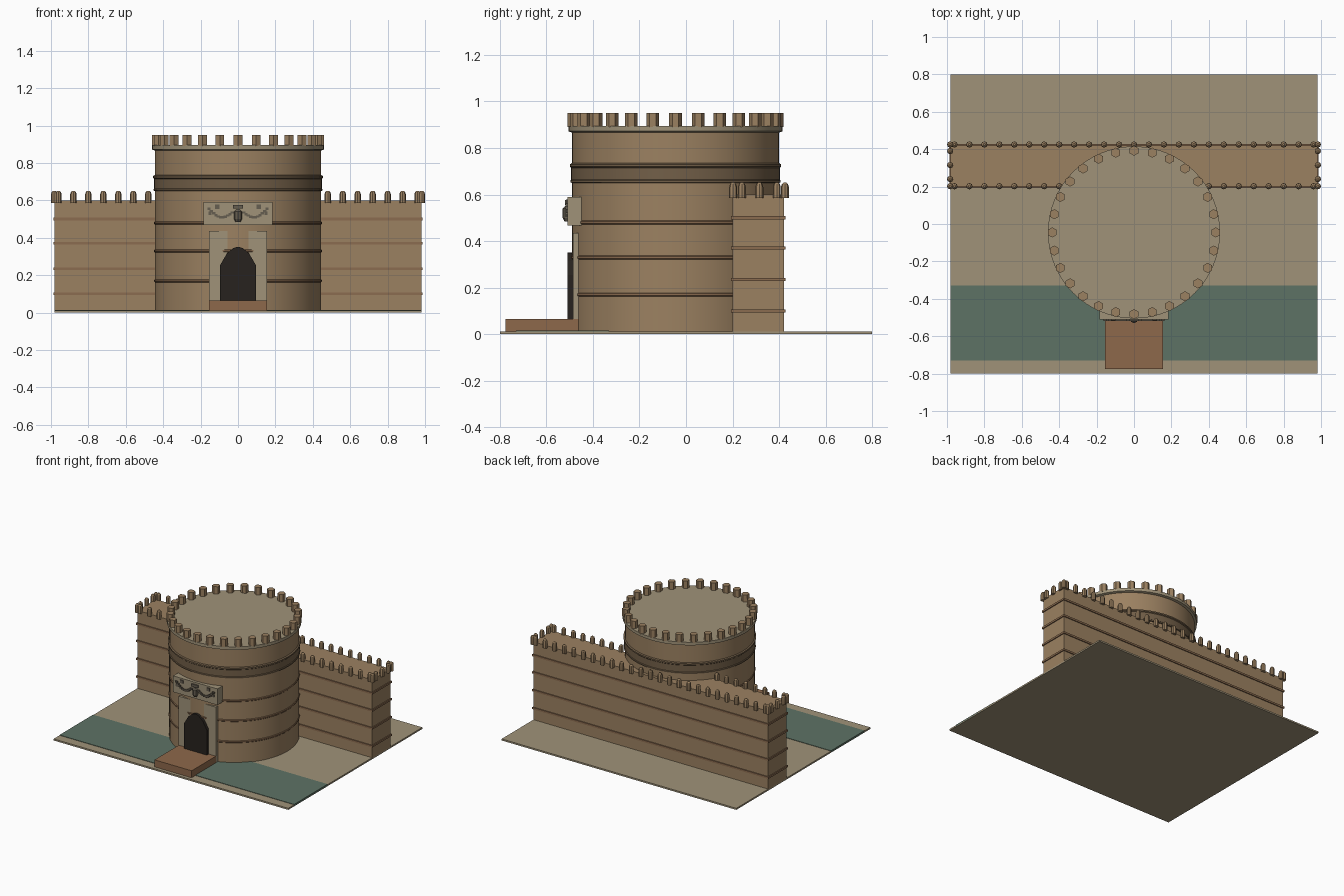
import bpy, bmesh
from math import pi, sin, cos, radians

if "Cube" in bpy.data.objects:
    bpy.data.objects.remove(bpy.data.objects["Cube"])


def material(name, rgb):
    m = bpy.data.materials.new(name)
    m.diffuse_color = (*rgb, 1)
    m.use_nodes = True
    m.node_tree.nodes["Principled BSDF"].inputs["Base Color"].default_value = m.diffuse_color
    return m


STONE = material("sandstone", (0.33, 0.22, 0.12))
SHADE = material("dark_stone", (0.17, 0.115, 0.065))
BAND = material("course_brown", (0.26, 0.15, 0.08))
PALE = material("pale_stone", (0.35, 0.29, 0.19))
WATER = material("moat_green", (0.11, 0.17, 0.13))
WOOD = material("bridge_wood", (0.27, 0.14, 0.07))
DARK = material("door_dark", (0.02, 0.016, 0.013))
CARVED = material("carving", (0.13, 0.11, 0.08))


def finish(name, bm, mat, smooth=False):
    bmesh.ops.recalc_face_normals(bm, faces=bm.faces)
    me = bpy.data.meshes.new(name)
    bm.to_mesh(me)
    bm.free()
    ob = bpy.data.objects.new(name, me)
    bpy.context.collection.objects.link(ob)
    me.materials.append(mat)
    if smooth:
        bpy.ops.object.select_all(action='DESELECT')
        ob.select_set(True)
        bpy.context.view_layer.objects.active = ob
        bpy.ops.object.shade_smooth_by_angle(angle=radians(30))
    return ob


def add_box(bm, x, y, z):
    v = bmesh.ops.create_cube(bm, size=1)["verts"]
    for p in v:
        p.co = [a[0] + (c + 0.5) * (a[1] - a[0]) for a, c in zip((x, y, z), p.co)]


def box(name, x, y, z, mat):
    bm = bmesh.new()
    add_box(bm, x, y, z)
    return finish(name, bm, mat)


def add_lathe(bm, profile, n, cx, cy, phase=0.0):
    # closed turned solid from (radius, height) points
    rings = [[bm.verts.new((cx + r * cos(phase + 2 * pi * i / n),
                            cy + r * sin(phase + 2 * pi * i / n), z))
              for i in range(n)] for r, z in profile]
    for a, b in zip(rings, rings[1:]):
        for i in range(n):
            j = (i + 1) % n
            bm.faces.new((a[i], a[j], b[j], b[i]))
    bm.faces.new(rings[0][::-1])
    bm.faces.new(rings[-1])


def lathe(name, profile, n, mat):
    bm = bmesh.new()
    add_lathe(bm, profile, n, 0, CY)
    return finish(name, bm, mat, True)


CY = -0.045   # tower centre
R = 0.445     # tower radius

# Ground, moat and bridge
box("ground", (-0.98, 0.98), (-0.80, 0.80), (0, 0.012), PALE)
box("moat", (-0.98, 0.98), (-0.73, -0.33), (0.002, 0.015), WATER)
box("bridge", (-0.155, 0.155), (-0.775, -0.46), (0.004, 0.065), WOOD)

# Curtain wall with raised courses
box("wall", (-0.98, 0.98), (0.20, 0.42), (0.01, 0.60), STONE)
bm = bmesh.new()
for z in (0.10, 0.235, 0.37, 0.50):
    add_box(bm, (-0.987, 0.987), (0.193, 0.427), (z - 0.007, z + 0.007))
finish("wall_courses", bm, BAND)

# Rounded wall merlons around the perimeter
bm = bmesh.new()
pin = [(0.017, 0.585), (0.017, 0.633), (0.013, 0.645), (0.006, 0.651)]
spots = [(-0.96 + 0.08 * i, y) for i in range(25) for y in (0.202, 0.425)]
spots += [(s * 0.983, y) for s in (-1, 1) for y in (0.202, 0.24, 0.315, 0.39, 0.425)]
for x, y in spots:
    if (x * x + (y - CY) ** 2) ** 0.5 > R - 0.02:
        add_lathe(bm, pin, 8, x, y)
finish("wall_merlons", bm, STONE, True)

# Round tower, its courses, dark frieze and cap
lathe("tower", [(R, 0.01), (R, 0.88)], 64, STONE)
for i, z in enumerate((0.17, 0.33, 0.48)):
    lathe(f"tower_course_{i + 1}", [(R, z - 0.008), (R + 0.004, z - 0.004),
          (R + 0.004, z + 0.004), (R, z + 0.008)], 64, BAND)
lathe("tower_frieze", [(R, 0.65), (0.452, 0.652), (0.452, 0.66), (0.448, 0.664),
      (0.448, 0.715), (0.454, 0.72), (0.454, 0.73), (R, 0.735)], 64, SHADE)
lathe("tower_cap", [(R, 0.866), (0.46, 0.872), (0.46, 0.895)], 64, PALE)

# Hexagonal tower merlons
bm = bmesh.new()
for i in range(28):
    a = 2 * pi * i / 28
    add_lathe(bm, [(0.027, 0.89), (0.027, 0.95)], 6, 0.437 * cos(a), CY + 0.437 * sin(a), pi / 6)
finish("tower_merlons", bm, STONE)

# Gate surround and pointed door
box("gate_surround", (-0.155, 0.155), (-0.486, -0.44), (0.01, 0.435), PALE)
bm = bmesh.new()
half = [(0.095, 0.05), (0.095, 0.255), (0.06, 0.315), (0.025, 0.345)]
outline = half + [(0, 0.352)] + [(-x, z) for x, z in reversed(half)]
f = bm.faces.new([bm.verts.new((x, -0.508, z)) for x, z in outline])
ext = bmesh.ops.extrude_face_region(bm, geom=[f])["geom"]
bmesh.ops.translate(bm, vec=(0, 0.04, 0),
                    verts=[g for g in ext if isinstance(g, bmesh.types.BMVert)])
bm.faces.new([v for v in f.verts]) if not f.is_valid else None
finish("door", bm, DARK)

# Plaque with garland relief
box("plaque", (-0.185, 0.185), (-0.510, -0.44), (0.468, 0.59), PALE)
bm = bmesh.new()
for s in (-1, 1):
    for i in range(11):
        t = i / 10
        x, z = s * (0.03 + 0.125 * t), 0.535 + 0.02 * t - 0.035 * sin(pi * t)
        add_box(bm, (x - 0.009, x + 0.009), (-0.518, -0.50), (z - 0.006, z + 0.006))
    for x, z, h in ((0.11, 0.567, 0.012), (0.15, 0.53, 0.009)):
        add_box(bm, (s * x - h, s * x + h), (-0.516, -0.50), (z - h, z + h))
finish("plaque_garland", bm, CARVED)
bm = bmesh.new()
add_lathe(bm, [(0.014, 0.485), (0.022, 0.50), (0.022, 0.54), (0.012, 0.55)], 8, 0, -0.508)
add_box(bm, (-0.028, 0.028), (-0.519, -0.50), (0.556, 0.576))
finish("plaque_boss", bm, CARVED)
